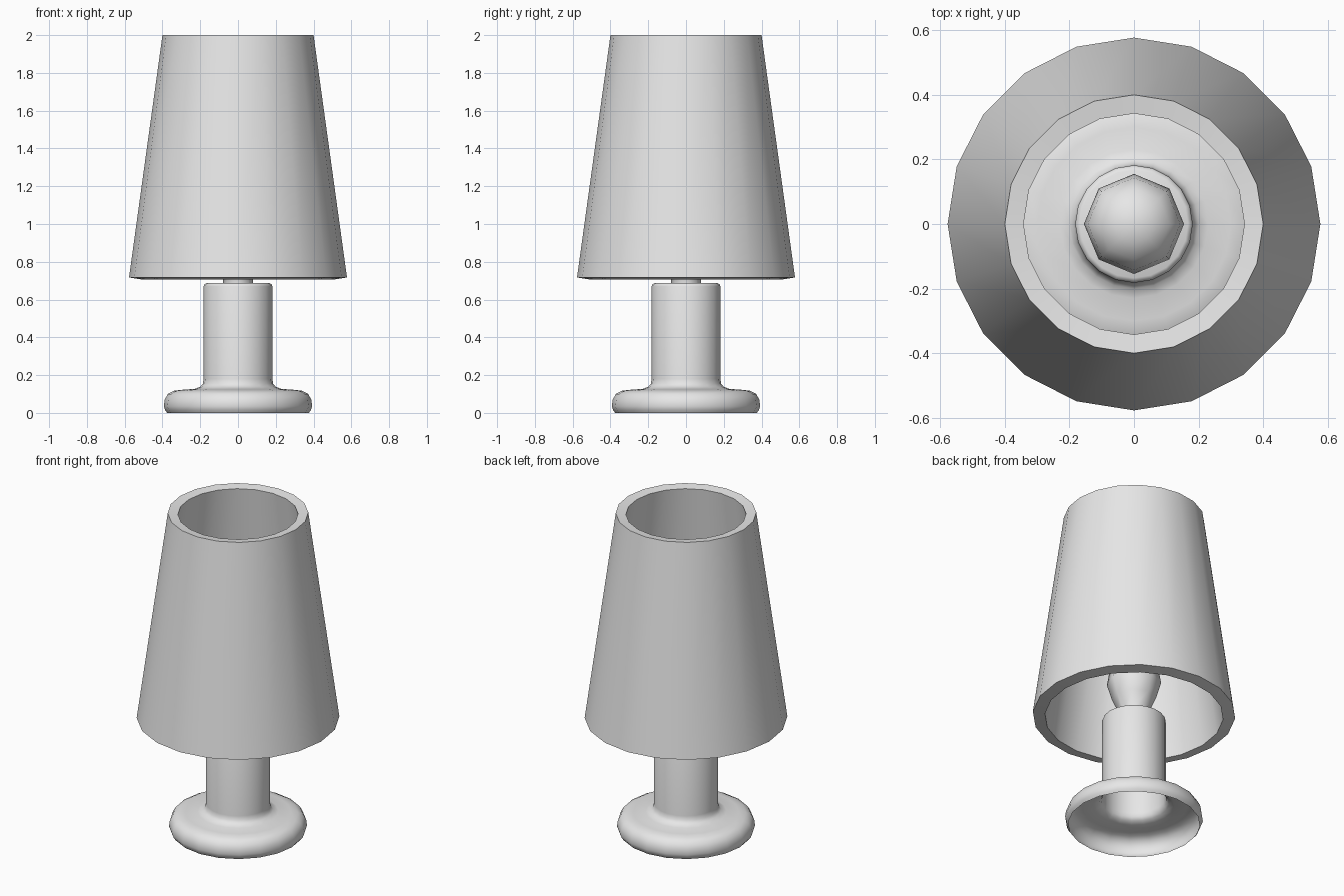
import bpy, bmesh, math

cube = bpy.data.objects.get("Cube")
if cube:
    bpy.data.objects.remove(cube, do_unlink=True)

mat = bpy.data.materials.new("light_grey")
mat.use_nodes = True
grey = (0.8, 0.8, 0.8, 1)
mat.diffuse_color = grey
mat.node_tree.nodes["Principled BSDF"].inputs["Base Color"].default_value = grey


def lathe(name, profile, sides, closed=False, angle=40):
    """Revolve a (radius, height) profile about z; radius 0 makes a pole."""
    bm = bmesh.new()
    rings = []
    for r, z in profile:
        if r == 0:
            rings.append([bm.verts.new((0, 0, z))] * sides)
        else:
            turns = [2 * math.pi * i / sides for i in range(sides)]
            rings.append([bm.verts.new((r * math.cos(a), r * math.sin(a), z)) for a in turns])
    pairs = list(zip(rings, rings[1:]))
    if closed:
        pairs.append((rings[-1], rings[0]))
    for low, high in pairs:
        for i in range(sides):
            j = (i + 1) % sides
            corners = dict.fromkeys((low[i], low[j], high[j], high[i]))
            bm.faces.new(list(corners))
    mesh = bpy.data.meshes.new(name)
    bm.to_mesh(mesh)
    bm.free()
    mesh.materials.append(mat)
    obj = bpy.data.objects.new(name, mesh)
    bpy.context.collection.objects.link(obj)
    bpy.ops.object.select_all(action="DESELECT")
    obj.select_set(True)
    bpy.context.view_layer.objects.active = obj
    bpy.ops.object.shade_smooth_by_angle(angle=math.radians(angle))
    return obj


# Hollow foot flowing into the column, open underneath and capped on top
lathe("base_and_column", [
    (0.375, 0), (0.386, 0.015), (0.393, 0.035), (0.388, 0.07), (0.372, 0.1),
    (0.34, 0.117), (0.3, 0.122), (0.23, 0.127), (0.2, 0.138), (0.186, 0.155),
    (0.182, 0.18), (0.182, 0.67), (0.178, 0.681), (0.167, 0.687), (0, 0.687),
], 20, angle=60)

# Bulb with a narrow neck
lathe("bulb", [
    (0, 0.68), (0.08, 0.68), (0.08, 0.72), (0.125, 0.82), (0.155, 0.92),
    (0.143, 0.99), (0.11, 1.04), (0.06, 1.07), (0, 1.08),
], 8, angle=60)

# Thick-walled tapered shade, open at both ends
lathe("shade", [(0.577, 0.717), (0.4, 2), (0.342, 1.992), (0.508, 0.706)], 20, closed=True)
